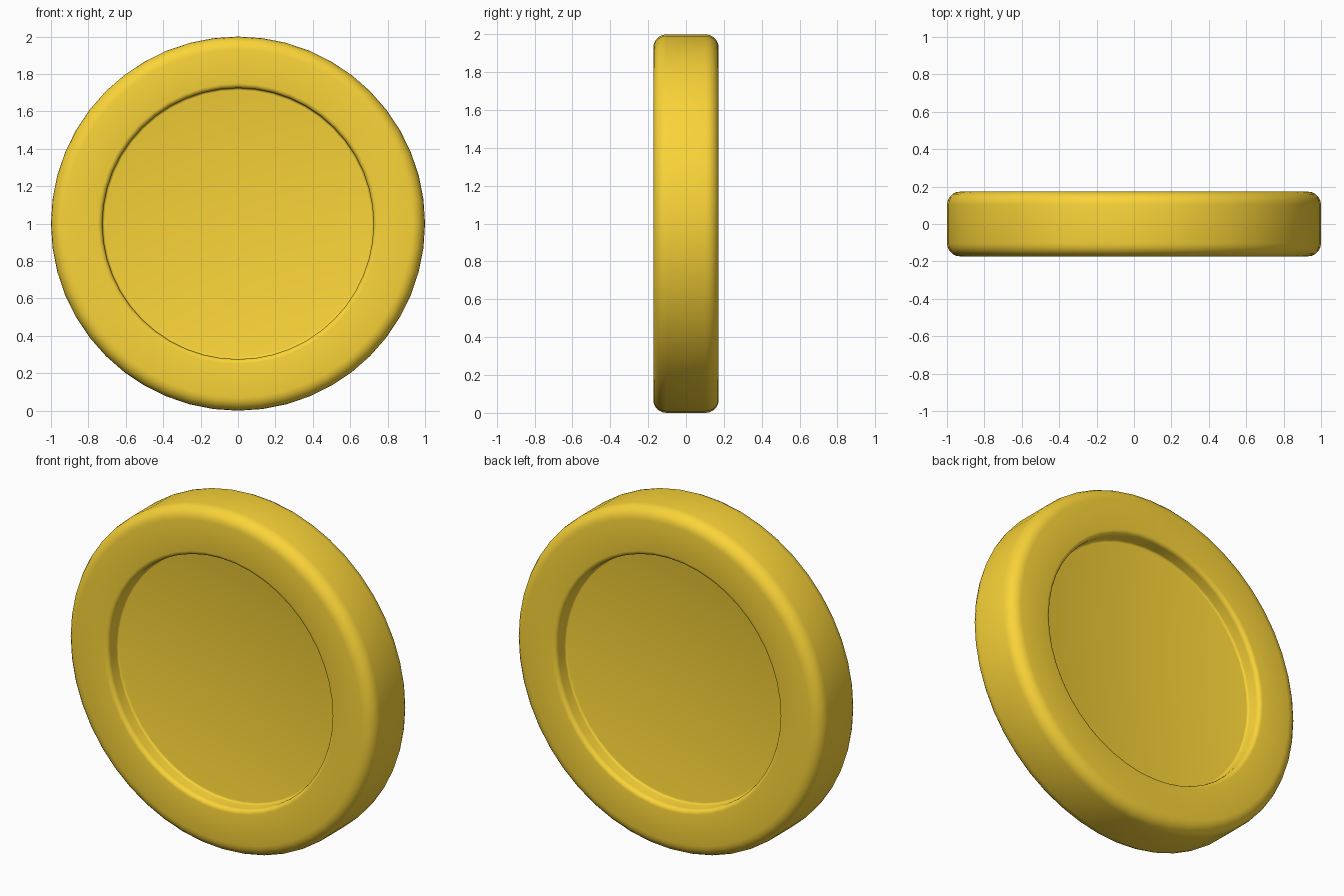
import bpy, bmesh, math

if "Cube" in bpy.data.objects:
    bpy.data.objects.remove(bpy.data.objects["Cube"])

SEG = 48
HALF = 0.173      # half thickness
R_IN = 0.725      # recess radius
DEPTH = 0.09      # recess depth
LIP = 0.025       # rounding of the inner lip
FOOT = 0.012      # rounding where wall meets floor
EDGE = 0.07       # rounding of the outer edge


def arc(cx, cy, r, a0, a1, n):
    return [(cx + r * math.cos(math.radians(a0 + (a1 - a0) * i / n)),
             cy + r * math.sin(math.radians(a0 + (a1 - a0) * i / n))) for i in range(n + 1)]


# Half profile (radius, height): floor corner, inner lip, outer rounded edge
half = arc(R_IN - FOOT, HALF - DEPTH + FOOT, FOOT, -90, 0, 3)
half += arc(R_IN + LIP, HALF - LIP, LIP, 180, 90, 4)
half += arc(1 - EDGE, HALF - EDGE, EDGE, 90, 0, 5)
profile = half + [(r, -h) for r, h in reversed(half)]

# Lathe around the y axis, closing each recess floor with a disc
bm = bmesh.new()
rings = []
for r, h in profile:
    rings.append([bm.verts.new((r * math.cos(2 * math.pi * i / SEG), -h,
                                1 + r * math.sin(2 * math.pi * i / SEG))) for i in range(SEG)])
for a, b in zip(rings, rings[1:]):
    for i in range(SEG):
        j = (i + 1) % SEG
        bm.faces.new((a[i], a[j], b[j], b[i]))
bm.faces.new(rings[0])
bm.faces.new(rings[-1])
bmesh.ops.recalc_face_normals(bm, faces=bm.faces)

mesh = bpy.data.meshes.new("coin")
bm.to_mesh(mesh)
bm.free()
coin = bpy.data.objects.new("coin", mesh)
bpy.context.collection.objects.link(coin)

# Gold colour
gold = bpy.data.materials.new("gold")
gold.diffuse_color = (0.96, 0.66, 0.04, 1)
gold.use_nodes = True
gold.node_tree.nodes["Principled BSDF"].inputs["Base Color"].default_value = gold.diffuse_color
mesh.materials.append(gold)

# Smooth shading
mesh.shade_smooth()
